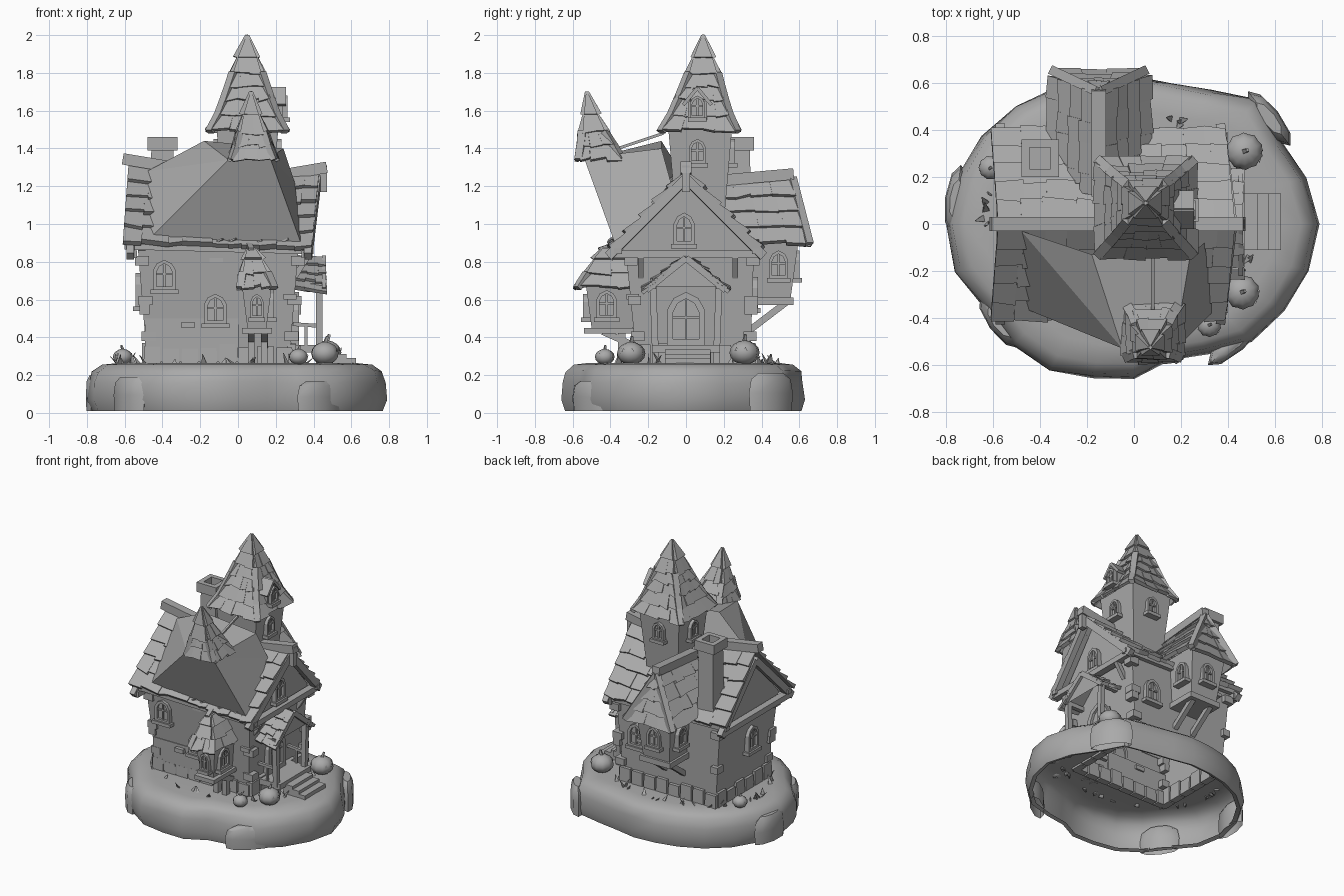
import bpy, math, random
from mathutils import Vector, Matrix

random.seed(4)
V = Vector
if "Cube" in bpy.data.objects:
    bpy.data.objects.remove(bpy.data.objects["Cube"])

clay = bpy.data.materials.new("plain_grey")
clay.use_nodes = True
GREY = (0.4, 0.4, 0.4, 1)
clay.diffuse_color = GREY
clay.node_tree.nodes["Principled BSDF"].inputs["Base Color"].default_value = GREY


class Part:
    """Collects simple solids and turns them into one object."""
    def __init__(self, name):
        self.name, self.v, self.f = name, [], []

    def face(self, pts):
        n = len(self.v)
        self.v += [V(p) for p in pts]
        self.f.append(list(range(n, n + len(pts))))

    def hexa(self, low, high):
        n = len(self.v)
        self.v += [V(p) for p in list(low) + list(high)]
        self.f += [[n + 3, n + 2, n + 1, n], [n + 4, n + 5, n + 6, n + 7]]
        self.f += [[n + i, n + (i + 1) % 4, n + 4 + (i + 1) % 4, n + 4 + i] for i in range(4)]

    def taper(self, x0, x1, y0, y1, z0, z1, grow=0.0):
        def ring(z, g):
            return [(x0 - g, y0 - g, z), (x1 + g, y0 - g, z), (x1 + g, y1 + g, z), (x0 - g, y1 + g, z)]
        self.hexa(ring(z0, 0), ring(z1, grow))

    def beam(self, p, q, w, h, tip=1.0):
        p, q = V(p), V(q)
        d = (q - p).normalized()
        s = d.cross(V((0, 0, 1)))
        s = s.normalized() if s.length > 0.01 else V((1, 0, 0))
        u = s.cross(d)
        corners = [(-s * w - u * h) / 2, (s * w - u * h) / 2, (s * w + u * h) / 2, (u * h - s * w) / 2]
        self.hexa([p + c for c in corners], [q + c * tip for c in corners])

    def loft(self, rings, cap=False):
        n, k = len(self.v), len(rings[0])
        for r in rings:
            self.v += [V(p) for p in r]
        for j in range(len(rings) - 1):
            for i in range(k):
                a, b = n + j * k + i, n + j * k + (i + 1) % k
                self.f.append([a, b, b + k, a + k])
        if cap:
            self.f.append(list(range(n + (len(rings) - 1) * k, n + len(rings) * k)))

    def shingles(self, a0, a1, b0, b1, courses, boards, th=0.018, rag=0.012):
        """Stepped boards from the ridge a0-a1 down to the eave b0-b1."""
        a0, a1, b0, b1 = map(V, (a0, a1, b0, b1))
        nrm = (b1 - b0).cross((a0 + a1 - b0 - b1)).normalized()
        def at(s, t):
            return a0.lerp(a1, s).lerp(b0.lerp(b1, s), t)
        down = (b0 + b1 - a0 - a1).normalized()
        for c in range(courses):
            t0, t1 = c / courses, (c + 1) / courses
            cuts = [0] + [(i + random.uniform(-.25, .25)) / boards for i in range(1, boards)] + [1]
            for s0, s1 in zip(cuts, cuts[1:]):
                lift = nrm * (th + random.uniform(0, 0.008))
                j0, j1 = down * random.uniform(0, 2 * rag), down * random.uniform(0, 2 * rag)
                low = [at(s0, t1) + j0, at(s1, t1) + j1, at(s1, t0), at(s0, t0)]
                self.hexa(low, [low[0] + lift * 1.3, low[1] + lift * 1.3, low[2] + lift * .4, low[3] + lift * .4])

    def tiers(self, levels, boards):
        """Flared four-sided roof; levels are (cx, cy, hx, hy, z) from the top down."""
        def ring(l):
            cx, cy, hx, hy, z = l
            return [V((cx + a * hx, cy + b * hy, z)) for a, b in ((-1, -1), (1, -1), (1, 1), (-1, 1))]
        rings = [ring(l) for l in levels]
        self.loft(rings[::-1], True)
        for j, (up, dn) in enumerate(zip(rings, rings[1:])):
            for i in range(4):
                k = (i + 1) % 4
                self.shingles(up[i], up[k], dn[i], dn[k], 1, max(1, min(boards, j + 1)), 0.013, 0.013 if j else 0.002)
                if j > 1:
                    out = (dn[i] - up[i]) * 0.14
                    self.beam(up[i], dn[i] + out, 0.042, 0.03)

    def build(self, smooth=None, loc=(0, 0, 0), turn=0):
        me = bpy.data.meshes.new(self.name)
        me.from_pydata([tuple(p) for p in self.v], [], self.f)
        me.materials.append(clay)
        if smooth:
            me.shade_smooth()
            me.set_sharp_from_angle(angle=math.radians(smooth))
        ob = bpy.data.objects.new(self.name, me)
        ob.matrix_world = Matrix.Translation(loc) @ Matrix.Rotation(math.radians(turn), 4, 'Z')
        bpy.context.collection.objects.link(ob)


def window(name, loc, turn, w, h, sill=True):
    """Arched frame, pane, bars and sill; faces -y before turning."""
    p = Part(name)
    out = [(-.5, 0), (.5, 0), (.5, .66), (.33, .88), (0, 1), (-.33, .88), (-.5, .66)]
    out = [(a * w, b * h) for a, b in out]
    inn = [(a * .68, h * .48 + (b - h * .48) * .76) for a, b in out]
    for i in range(len(out)):
        k = (i + 1) % len(out)
        quad = [out[i], out[k], inn[k], inn[i]]
        p.hexa([(a, .02, b) for a, b in quad], [(a, -.022, b) for a, b in quad])
    p.face([(a, -.004, b) for a, b in inn])
    p.taper(-.006, .006, -.014, 0, h * .1, h * .9)
    p.taper(-w * .35, w * .35, -.014, 0, h * .5, h * .5 + .01)
    if sill:
        p.taper(-w * .62, w * .62, -.035, .02, -.02, .004)
    p.build(loc=loc, turn=turn)


# Hollow island with an opening beneath the house
RADII = [.79, .76, .72, .75, .66, .62, .63, .64, .67, .71, .75, .78, .8, .79, .73, .73, .72, .68, .66, .6, .64, .71, .74, .77]
def island_ring(scale, z, wob=0.0):
    pts = []
    for i, r in enumerate(RADII):
        a = math.radians(i * 15)
        r = r * scale + random.uniform(-wob, wob)
        pts.append((r * math.cos(a), r * math.sin(a), z + random.uniform(-wob, wob)))
    return pts
hole = [(max(-.49, min(.28, x)), max(-.27, min(.35, y)), .265) for x, y, z in island_ring(.72, .26)]
isl = Part("island")
isl.loft([island_ring(.93, .02), island_ring(.97, .01), island_ring(1, .07), island_ring(.99, .16, .008),
          island_ring(.965, .22, .006), island_ring(.9, .255), island_ring(.78, .265), hole])
isl.build(smooth=45)

# Flat boulders set against the island side
rocks = Part("edge_rocks")
for deg, dist, wide, h in ((38, .73, .14, .21), (311, .66, .15, .17), (216, .71, .13, .19), (172, .765, .14, .2)):
    turn = Matrix.Rotation(math.radians(deg), 3, 'Z')
    rocks.loft([[turn @ V((dist + .045 * s * math.cos(a * .785), wide * s * math.sin(a * .785), z)) for a in range(8)]
                for s, z in ((1, .01), (1.05, h * .5), (.95, h * .85), (.6, h))], True)
rocks.build(smooth=40)

# Hollow house walls, flaring upward, with gable ends
walls = Part("house_walls")
walls.loft([[(-.48, -.26, .26), (.27, -.26, .26), (.27, .34, .26), (-.48, .34, .26)],
            [(-.53, -.32, .87), (.32, -.32, .87), (.32, .36, .87), (-.53, .36, .87)]])
for x, t in ((-.53, -.54), (.28, .3)):
    walls.hexa([(x, -.34, .86), (x + .04, -.34, .86), (x + .04, .36, .86), (x, .36, .86)],
               [(t, -.01, 1.25), (t + .04, -.01, 1.25), (t + .04, .01, 1.25), (t, .01, 1.25)])
walls.taper(-.49, .0, -.285, -.265, .27, .5, .004)
walls.build()

# Foundation stones and corner blocks
stones = Part("foundation_stones")
for k in range(8):
    x = -.5 + k * .1
    for y in (-.29, .32):
        stones.taper(x, x + .09, y, y + .05, .25, .34 + random.uniform(0, .03), -.003)
for k in range(6):
    for x in (-.51, .26):
        y = -.28 + k * .106
        stones.taper(x, x + .05, y, y + .096, .25, .34 + random.uniform(0, .03), -.003)
for k, z in enumerate((.38, .52, .57, .68, .78)):
    g = (z - .27) * .09
    s = .02 if k % 2 else 0
    for x, y in ((-.5, -.28), (-.5, .3), (.235, -.28), (.235, .3)):
        if random.random() < .75:
            px = x - g if x < 0 else x + g + s
            py = y - g if y < 0 else y + g * .4
            stones.taper(px, px + .075 - s, py, py + .07, z, z + .05)
for x, z in ((-.15, .8), (-.3, .45), (.24, .6)):
    stones.taper(x, x + .07, -.315, -.25, z, z + .03)
stones.build()

# Main roof: sagging ridge, stepped boards
roof = Part("main_roof")
for s in (-1, 1):
    halves = [[(-.58, 0, 1.31), (-.05, 0, 1.23), (-.61, s * .385, .9), (-.05, s * .375, .88)],
              [(-.05, 0, 1.23), (.43, 0, 1.27), (-.05, s * .375, .88), (.39, s * .385, .87)]]
    for a0, a1, b0, b1 in halves:
        if s > 0:
            a0, a1, b0, b1 = a1, a0, b1, b0
        roof.shingles(a0, a1, b0, b1, 5, 5, .02)
    for x, t in ((.37, .42), (-.57, -.56)):
        roof.beam((x, s * .41, .83), (t, 0, 1.24), .04, .05)
roof.beam((-.61, 0, 1.345), (-.05, 0, 1.25), .06, .06)
roof.beam((.47, 0, 1.3), (.12, 0, 1.24), .06, .06)
roof.beam((.45, 0, 1.17), (.45, 0, 1.31), .04, .04)
# Broken boards along the front eave
for x in (-.42, -.15, -.08, .06, .2):
    roof.beam((x, -.34, .88), (x + .07, -.38, .9 + random.uniform(0, .03)), .05, .015, .5)
roof.build()
trim = Part("eave_beams")
for x in (.36, -.56):
    trim.beam((x, -.4, .84), (x, .4, .84), .05, .04)
for y in (-.36, .37):
    trim.beam((-.6, y, .88), (.4, y, .855), .04, .03)
for y in (-.24, .26):
    trim.beam((.3, y, .72), (.37, y, .83), .03, .03)
trim.build()

# Large draped roof sheet rising to the front spire
S1, S2 = (-.05, -.53, 1.34), (.17, -.54, 1.35)
E1, E2 = (-.49, -.35, .9), (.34, -.37, .88)
T1, T2, L = (-.18, -.13, 1.44), (.24, -.13, 1.4), (-.48, -.03, 1.28)
R = (.3, -.08, 1.22)
sheet = Part("front_roof_sheet")
for tri in ((E1, E2, S2, S1), (E2, R, S2), (R, T2, S2), (S1, L, E1), (S1, T1, L), (S1, S2, T2, T1)):
    sheet.face(tri)
sheet.build()

# Front spire with tie rod
spire = Part("front_spire")
spire.tiers([(.07, -.525, .004, .004, 1.7), (.07, -.505, .04, .035, 1.58), (.075, -.49, .065, .06, 1.49),
             (.078, -.47, .085, .085, 1.42), (.08, -.455, .11, .11, 1.35)], 3)
spire.beam((.08, -.42, 1.38), (.08, -.12, 1.48), .015, .015)
spire.build()

# Main tower and its steep roof
tower = Part("tower")
tower.taper(-.07, .17, -.05, .2, 1.0, 1.52, .045)
tower.build()
troof = Part("tower_roof")
troof.tiers([(.05, .09, .004, .004, 2.0), (.05, .09, .05, .05, 1.88), (.05, .09, .075, .075, 1.8),
             (.05, .085, .098, .098, 1.73), (.05, .08, .122, .122, 1.66), (.05, .075, .152, .152, 1.58),
             (.05, .07, .195, .195, 1.5)], 4)
troof.taper(.12, .235, .01, .11, 1.55, 1.65)
for s in (-1, 1):
    troof.beam((.19, .06 + s * .075, 1.63), (.19, .06, 1.72), .13, .018)
troof.build()
window("tower_dormer_window", (.24, .06, 1.56), 90, .08, .12)
for n, loc, turn in (("left", (.208, .06, 1.32), 90), ("back", (.05, .238, 1.32), 180),
                     ("right", (-.108, .08, 1.32), -90)):
    window("tower_window_" + n, loc, turn, .09, .13)

# Overhanging back wing with braces and steep hipped roof
wing = Part("back_wing")
wing.hexa([(-.25, .28, .58), (-.04, .28, .58), (-.04, .55, .58), (-.25, .55, .58)],
          [(-.29, .2, .94), (-.01, .2, .94), (-.01, .6, .94), (-.29, .6, .94)])
wing.taper(-.27, -.02, .3, .57, .57, .61)
for x in (-.22, -.07):
    wing.beam((x, .34, .44), (x, .55, .6), .035, .035)
wing.build()
wroof = Part("back_wing_roof")
ridge0, ridge1 = (-.15, .12, 1.21), (-.15, .56, 1.24)
near_r, far_r, near_l, far_l = (-.36, .16, .91), (-.34, .63, .9), (.06, .16, .91), (.04, .63, .9)
wroof.shingles(ridge1, ridge0, far_r, near_r, 4, 4)
wroof.shingles(ridge0, ridge1, near_l, far_l, 4, 4)
wroof.shingles(ridge1, ridge1, far_l, far_r, 4, 3)
wroof.beam((-.15, .12, 1.225), (-.15, .57, 1.265), .06, .06)
for corner in (far_l, far_r):
    wroof.beam(ridge1, (corner[0], corner[1] + .02, corner[2] - .01), .04, .045)
wroof.build()
window("wing_window_left", (-.017, .49, .71), 90, .1, .15)
window("wing_window_back", (-.15, .58, .71), 180, .1, .15)
window("wing_window_right", (-.283, .47, .71), -90, .1, .15)

# Chimney with hollow top
chim = Part("chimney")
chim.taper(-.465, -.335, .215, .345, .9, 1.4, -.006)
for a in (-.47, -.345):
    chim.taper(a - .01, a + .025, .2, .36, 1.39, 1.46)
    chim.taper(-.48, -.32, a + .67, a + .705, 1.39, 1.46)
chim.build()

# Small front turret on a bracketed slab
tur = Part("front_turret")
tur.taper(.05, .15, -.5, -.28, .45, .68, .03)
tur.taper(.02, .18, -.54, -.25, .42, .45)
for x in (.07, .14):
    tur.beam((x, -.44, .43), (x, -.26, .35), .035, .035)
    tur.taper(x - .017, x + .017, -.36, -.32, .26, .43)
tur.build()
turr = Part("front_turret_roof")
turr.tiers([(.07, -.39, .02, .05, .87), (.08, -.395, .045, .09, .81), (.09, -.4, .065, .125, .74),
            (.1, -.41, .085, .16, .67)], 3)
turr.beam((.07, -.46, .86), (.05, -.32, .91), .03, .03)
turr.build()
window("turret_window_left", (.168, -.42, .5), 90, .11, .15)
window("turret_window_front", (.1, -.522, .5), 0, .07, .13)

# House windows and door
window("front_window", (-.39, -.312, .65), 0, .12, .16)
window("front_low_window", (-.12, -.3, .47), 0, .12, .16)
window("gable_window", (.335, -.01, .89), 90, .11, .17)
window("side_window", (-.52, -.02, .56), -90, .12, .18)
window("back_window", (.15, .36, .55), 180, .12, .17)
window("front_door", (.3, .0, .36), 90, .2, .28, False)

# Porch on the left side, with steps and railing
porch = Part("porch")
porch.taper(.27, .47, -.18, .18, .32, .36)
for i, x in enumerate((.45, .5, .55)):
    porch.taper(x, x + .075, -.11, .13, .25, .335 - i * .022)
for s in (-1, 1):
    porch.beam((.43, s * .16, .26), (.43, s * .175, .68), .035, .035)
    porch.beam((.29, s * .17, .47), (.44, s * .165, .46), .02, .02)
    porch.beam((.36, s * .17, .35), (.36, s * .17, .46), .015, .015)
    porch.beam((.3, s * .175, .67), (.46, s * .175, .67), .03, .03)
    porch.beam((.455, s * .21, .65), (.455, 0, .82), .02, .035)
    ends = [(.3, 0, .83), (.46, 0, .82), (.3, s * .21, .66), (.47, s * .21, .64)]
    if s > 0:
        ends = [ends[1], ends[0], ends[3], ends[2]]
    porch.shingles(*ends, 4, 3, .014)
porch.face([(.44, -.18, .67), (.44, .18, .67), (.44, 0, .82)])
porch.build()

# Ribbed pumpkins with stems and carved faces
for i, (x, y, r) in enumerate(((.47, .31, .08), (.46, -.29, .075), (.32, -.43, .052), (-.61, .24, .052))):
    p = Part("pumpkin_%d" % (i + 1))
    rings = []
    for j in range(9):
        lat = math.pi * (j / 8 - .5)
        rad = r * max(.12, math.cos(lat))
        rings.append([(rad * (1 - .08 * (k % 2)) * math.cos(k * math.pi / 10),
                       rad * (1 - .08 * (k % 2)) * math.sin(k * math.pi / 10), r * .8 * math.sin(lat)) for k in range(20)])
    p.loft(rings, True)
    p.beam((0, 0, r * .7), (r * .15, r * .1, r * 1.2), r * .25, r * .25, .6)
    for s in (-1, 1):
        p.face([(r * .96, s * r * .15, r * .1), (r * .92, s * r * .45, r * .15), (r * .9, s * r * .3, r * .38)])
    p.build(smooth=50, loc=(x, y, .255 + r * .8), turn=180 if x < 0 else -15)

# Leaf blades scattered around the house
tufts = Part("leaf_blades")
for k in range(40):
    a = random.uniform(0, math.tau)
    x, y = .58 * math.cos(a) - .05, .46 * math.sin(a) + .02
    tufts.beam((x, y, .25), (x + random.uniform(-.05, .05), y + random.uniform(-.05, .05), .27 + random.uniform(.01, .05)),
               .035, .008, .1)
tufts.build()
